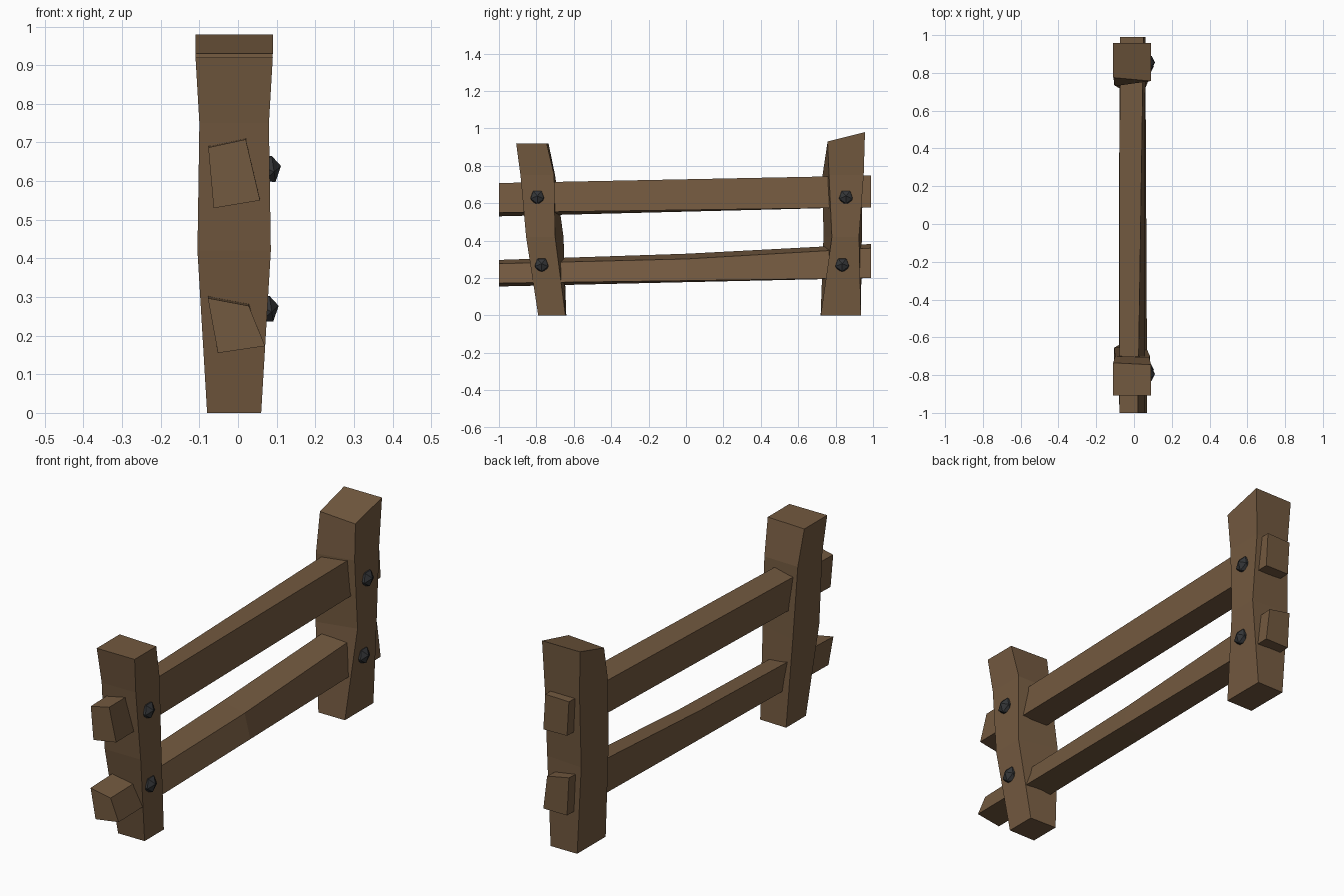
import bpy, bmesh
from mathutils import Matrix

if "Cube" in bpy.data.objects:
    bpy.data.objects.remove(bpy.data.objects["Cube"])


def material(name, color):
    m = bpy.data.materials.new(name)
    m.diffuse_color = color
    m.use_nodes = True
    m.node_tree.nodes["Principled BSDF"].inputs["Base Color"].default_value = m.diffuse_color
    return m


wood = material("wood", (0.17, 0.10, 0.05, 1))
iron = material("iron", (0.035, 0.037, 0.04, 1))


def finish(bm, name, mat):
    bmesh.ops.recalc_face_normals(bm, faces=bm.faces)
    me = bpy.data.meshes.new(name)
    bm.to_mesh(me)
    bm.free()
    me.materials.append(mat)
    ob = bpy.data.objects.new(name, me)
    bpy.context.collection.objects.link(ob)
    return ob


def loft(name, rings):
    """Hewn beam: four-sided sections joined end to end and capped."""
    bm = bmesh.new()
    loops = [[bm.verts.new(p) for p in r] for r in rings]
    for a, b in zip(loops, loops[1:]):
        for i in range(4):
            j = (i + 1) % 4
            bm.faces.new((a[i], a[j], b[j], b[i]))
    bm.faces.new(loops[0])
    bm.faces.new(loops[-1])
    finish(bm, name, wood)


def post(name, sections):
    # z front, z back, x left, x right, y: front left, front right, back right, back left
    loft(name, [[(xl, fl, zf), (xr, fr, zf), (xr, br, zb), (xl, bl, zb)]
                for zf, zb, xl, xr, fl, fr, br, bl in sections])


def rail(name, sections):
    # y, then (x, z) corners: top left, top right, bottom right, bottom left
    loft(name, [[(x, y, z) for x, z in pts] for y, pts in sections])


# Posts
post("front_post", [
    (0, 0, -0.08, 0.06, -0.79, -0.79, -0.645, -0.64),
    (0.42, 0.42, -0.105, 0.085, -0.855, -0.855, -0.70, -0.655),
    (0.75, 0.75, -0.10, 0.08, -0.885, -0.885, -0.705, -0.70),
    (0.92, 0.92, -0.11, 0.09, -0.908, -0.908, -0.745, -0.735)])
post("back_post", [
    (0, 0, -0.08, 0.06, 0.72, 0.72, 0.935, 0.935),
    (0.42, 0.42, -0.105, 0.085, 0.735, 0.78, 0.925, 0.94),
    (0.75, 0.75, -0.10, 0.08, 0.73, 0.765, 0.95, 0.945),
    (0.93, 0.98, -0.11, 0.09, 0.775, 0.757, 0.957, 0.957)])

# Rails
rail("upper_rail", [
    (-1.0, [(-0.077, 0.687), (0.02, 0.708), (0.057, 0.55), (-0.063, 0.53)]),
    (0.99, [(-0.075, 0.745), (0.05, 0.748), (0.06, 0.578), (-0.065, 0.58)])])
rail("lower_rail", [
    (-1.0, [(-0.078, 0.297), (0.028, 0.277), (0.07, 0.173), (-0.052, 0.155)]),
    (0.0, [(-0.08, 0.33), (0.035, 0.302), (0.065, 0.186), (-0.06, 0.178)]),
    (0.99, [(-0.075, 0.382), (0.04, 0.36), (0.06, 0.2), (-0.065, 0.2)])])

# Bolts: low-poly knobs on the right side of each post
for i, (x, y, z) in enumerate([(0.076, -0.795, 0.632), (0.070, -0.772, 0.27),
                               (0.076, 0.855, 0.632), (0.070, 0.835, 0.27)]):
    bm = bmesh.new()
    bmesh.ops.create_icosphere(bm, subdivisions=1, radius=0.042)
    bmesh.ops.transform(bm, verts=bm.verts, matrix=Matrix.Translation((x, y, z))
                        @ Matrix.Diagonal((0.85, 1, 1, 1))
                        @ Matrix.Rotation(1.4, 4, 'Y'))
    finish(bm, f"bolt_{i + 1}", iron)
